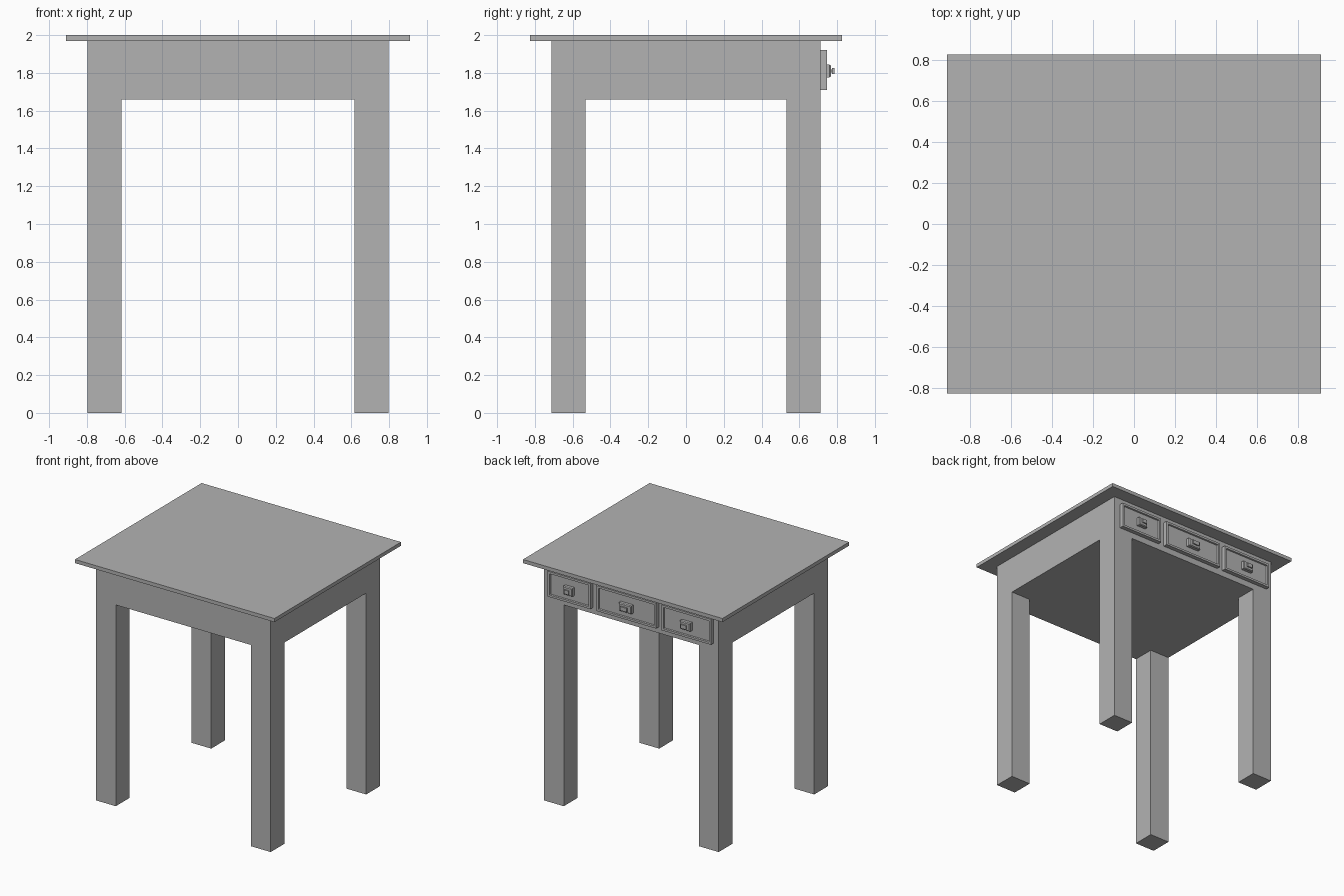
import bpy, bmesh
from mathutils import Vector

cube = bpy.data.objects.get("Cube")
if cube:
    bpy.data.objects.remove(cube, do_unlink=True)

grey = bpy.data.materials.new("plain_grey")
grey.use_nodes = True
GREY = (0.45, 0.45, 0.45, 1)
grey.diffuse_color = GREY
grey.node_tree.nodes["Principled BSDF"].inputs["Base Color"].default_value = GREY


def finish(name, bm):
    bmesh.ops.recalc_face_normals(bm, faces=bm.faces)
    mesh = bpy.data.meshes.new(name)
    bm.to_mesh(mesh)
    bm.free()
    mesh.materials.append(grey)
    obj = bpy.data.objects.new(name, mesh)
    bpy.context.collection.objects.link(obj)
    return obj


def add_box(bm, low, high):
    low, high = Vector(low), Vector(high)
    verts = bmesh.ops.create_cube(bm, size=1)["verts"]
    for v in verts:
        v.co = (low + high) / 2 + v.co * (high - low)
    return verts


def back_face(verts):
    faces = {f for v in verts for f in v.link_faces}
    return max(faces, key=lambda f: f.calc_center_median().y)


# Table top
bm = bmesh.new()
add_box(bm, (-0.91, -0.825, 1.97), (0.91, 0.825, 2))
finish("table_top", bm)

# Solid body with legs extruded from its four bottom corners
HX, HY, LEG, BODY_Z = 0.797, 0.712, 0.18, 1.66
bm = bmesh.new()
add_box(bm, (-HX, -HY, BODY_Z), (HX, HY, 1.97))
for axis, half in ((Vector((1, 0, 0)), HX), (Vector((0, 1, 0)), HY)):
    for side in (-1, 1):
        bmesh.ops.bisect_plane(bm, geom=bm.verts[:] + bm.edges[:] + bm.faces[:],
                               plane_co=axis * side * (half - LEG), plane_no=axis)
corners = []
for f in bm.faces:
    c = f.calc_center_median()
    if c.z < BODY_Z + 0.01 and abs(c.x) > HX - LEG and abs(c.y) > HY - LEG:
        corners.append(f)
for f in corners:
    new = bmesh.ops.extrude_discrete_faces(bm, faces=[f])["faces"][0]
    for v in new.verts:
        v.co.z = 0
finish("body_and_legs", bm)

# Three drawers across the back, each with a recessed panel and a pull
FRONT_Y, PULL_Z = HY + 0.035, 1.81
drawers = {"left": (0.35, 0.74), "middle": (-0.25, 0.295), "right": (-0.75, -0.30)}
for side, (x0, x1) in drawers.items():
    bm = bmesh.new()
    face = back_face(add_box(bm, (x0, HY, 1.71), (x1, FRONT_Y, 1.92)))
    bmesh.ops.inset_region(bm, faces=[face], thickness=0.025)
    bmesh.ops.inset_region(bm, faces=[face], thickness=0.004, depth=-0.012)
    finish(side + "_drawer", bm)

    # Pull: tapered plate, narrow neck and small head
    mid, half = (x0 + x1) / 2, (x1 - x0) * 0.105
    bm = bmesh.new()
    plate = add_box(bm, (mid - half, FRONT_Y - 0.012, PULL_Z - 0.034),
                    (mid + half, FRONT_Y + 0.012, PULL_Z + 0.034))
    bmesh.ops.inset_region(bm, faces=[back_face(plate)], thickness=0.008, depth=0.008)
    for w, h, y0, y1 in ((0.3, 0.009, 0.015, 0.03), (0.5, 0.016, 0.027, 0.038)):
        add_box(bm, (mid - half * w, FRONT_Y + y0, PULL_Z - h),
                (mid + half * w, FRONT_Y + y1, PULL_Z + h))
    finish(side + "_drawer_pull", bm)
